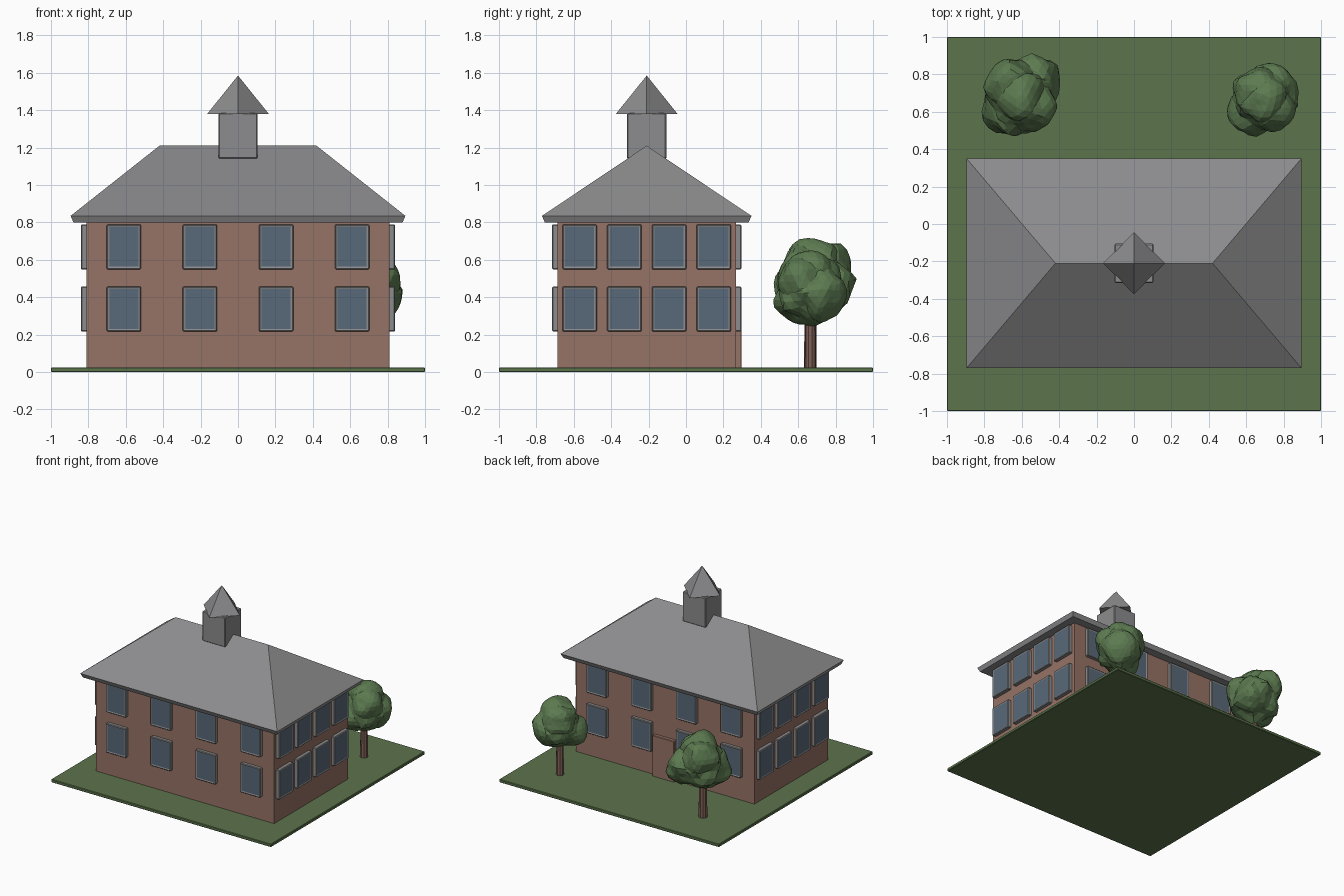
import bpy, bmesh, math, random
from mathutils import Vector, Matrix, noise

if "Cube" in bpy.data.objects:
    bpy.data.objects.remove(bpy.data.objects["Cube"])

random.seed(4)


def material(name, rgb):
    lin = [((c / 255 + 0.055) / 1.055) ** 2.4 for c in rgb]
    m = bpy.data.materials.new(name)
    m.diffuse_color = (*lin, 1)
    m.use_nodes = True
    m.node_tree.nodes["Principled BSDF"].inputs["Base Color"].default_value = m.diffuse_color
    return m


GRASS = material("grass green", (92, 116, 75))
BRICK = material("brick brown", (150, 115, 102))
SLATE = material("slate grey", (140, 140, 142))
GLASS = material("window blue", (88, 104, 121))
LEAF = material("leaf green", (92, 122, 80))
BARK = material("bark brown", (128, 97, 87))
CY = -0.21  # building centre in y


def finish(name, bm, *mats):
    bmesh.ops.recalc_face_normals(bm, faces=bm.faces)
    me = bpy.data.meshes.new(name)
    bm.to_mesh(me)
    bm.free()
    for m in mats:
        me.materials.append(m)
    ob = bpy.data.objects.new(name, me)
    bpy.context.collection.objects.link(ob)
    return ob


def box(name, lo, hi, mat, bevel=0):
    lo, hi = Vector(lo), Vector(hi)
    bm = bmesh.new()
    bmesh.ops.create_cube(bm, size=1, matrix=Matrix.Translation((lo + hi) / 2)
                          @ Matrix.Diagonal((*(hi - lo), 1)))
    if bevel:
        bmesh.ops.bevel(bm, geom=bm.edges[:], offset=bevel, segments=1, affect='EDGES')
    return finish(name, bm, mat)


def cone(name, sides, r1, r2, z1, z2, x, y, mat):
    bm = bmesh.new()
    bmesh.ops.create_cone(bm, cap_ends=True, segments=sides, radius1=r1, radius2=r2,
                          depth=z2 - z1, matrix=Matrix.Translation((x, y, (z1 + z2) / 2)))
    bmesh.ops.remove_doubles(bm, verts=bm.verts, dist=1e-5)
    return finish(name, bm, mat)


# Ground, walls and back door
box("lawn", (-1, -1, 0), (1, 1, 0.025), GRASS, 0.004)
box("walls", (-0.81, -0.688, 0.02), (0.81, 0.268, 0.82), BRICK)
box("back_door", (-0.1, 0.26, 0.02), (0.1, 0.297, 0.36), BRICK, 0.004)

# Hip roof: eave band closing up to a ridge
bm = bmesh.new()
rings = [[bm.verts.new((sx * hx, CY + sy * hy, z))
          for sx, sy in ((-1, -1), (1, -1), (1, 1), (-1, 1))]
         for hx, hy, z in ((0.88, 0.545, 0.80), (0.895, 0.56, 0.835))]
left, right = (bm.verts.new((x, CY, 1.21)) for x in (-0.42, 0.42))
a, b = rings
bm.faces.new(a[::-1])
for i in range(4):
    j = (i + 1) % 4
    bm.faces.new((a[i], a[j], b[j], b[i]))
bm.faces.new((b[0], b[1], right, left))
bm.faces.new((b[1], b[2], right))
bm.faces.new((b[2], b[3], left, right))
bm.faces.new((b[3], b[0], left))
finish("hip_roof", bm, SLATE)

# Small tower with a diamond-set spire
box("tower", (-0.105, CY - 0.105, 1.14), (0.105, CY + 0.105, 1.385), SLATE, 0.006)
cone("tower_spire", 4, 0.165, 0, 1.38, 1.585, 0, CY, SLATE)


# Windows: bevelled frame plate with an inset pane, outward along local -y
def window(name, pos, angle):
    bm = bmesh.new()
    bmesh.ops.create_cube(bm, size=1, matrix=Matrix.Diagonal((0.184, 0.04, 0.24, 1)))
    bmesh.ops.bevel(bm, geom=bm.edges[:], offset=0.005, segments=1, affect='EDGES')
    pane = min(bm.faces, key=lambda f: f.calc_center_median().y)
    bmesh.ops.inset_region(bm, faces=[pane], thickness=0.013, depth=-0.003)
    pane.material_index = 1
    ob = finish(name, bm, SLATE, GLASS)
    ob.matrix_world = Matrix.Translation(pos) @ Matrix.Rotation(angle, 4, 'Z')


for row, z in (("lower", 0.337), ("upper", 0.669)):
    for i in range(4):
        x = (i - 1.5) * 0.407
        y = CY + (i - 1.5) * 0.239
        window(f"front_window_{row}_{i}", (x, -0.696, z), 0)
        window(f"back_window_{row}_{i}", (x, 0.276, z), math.pi)
        window(f"right_window_{row}_{i}", (0.82, y, z), math.pi / 2)
        window(f"left_window_{row}_{i}", (-0.82, y, z), -math.pi / 2)


# Trees: trunk plus overlapping lumpy leaf balls (dx, dy, dz, radius)
def tree(name, x, y, centre, s, balls):
    cone(name + "_trunk", 10, 0.034 * s, 0.03 * s, 0.02, centre[2], x, y, BARK)
    bm = bmesh.new()
    for dx, dy, dz, r in balls:
        c = Vector(centre) + Vector((dx, dy, dz)) * s
        spin = Matrix.Rotation(random.uniform(0, 6), 4, 'Z')
        made = bmesh.ops.create_icosphere(bm, subdivisions=3, radius=r * s,
                                          matrix=Matrix.Translation(c) @ spin)
        for v in made["verts"]:
            v.co = c + (v.co - c) * (1 + 0.25 * noise.noise(v.co * 9))
    finish(name + "_leaves", bm, LEAF)


BALLS = [(0, 0, -0.02, 0.19), (-0.06, -0.06, -0.06, 0.15), (0.06, 0.06, -0.04, 0.15),
         (0.05, -0.05, 0.05, 0.14), (-0.05, 0.06, 0.06, 0.14), (0, 0, 0.09, 0.14)]
tree("left_tree", -0.62, 0.665, (-0.605, 0.685, 0.49), 1.0, BALLS)
tree("right_tree", 0.68, 0.665, (0.695, 0.66, 0.44), 0.9, BALLS)
